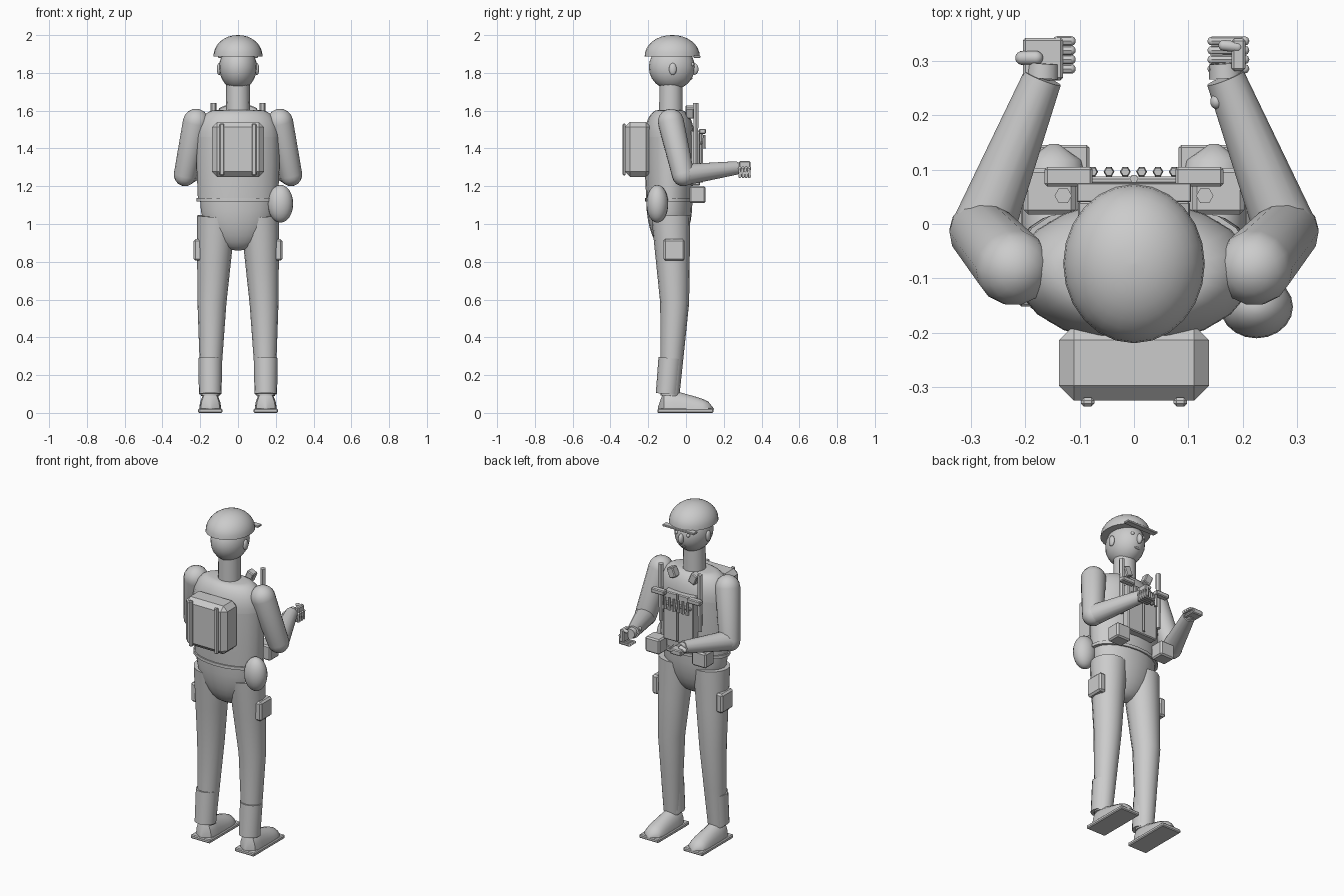
import bpy, bmesh, math
from mathutils import Vector, Matrix

if "Cube" in bpy.data.objects:
    bpy.data.objects.remove(bpy.data.objects["Cube"])

grey = bpy.data.materials.new("plain_grey")
grey.use_nodes = True
grey.diffuse_color = (.6, .6, .6, 1)
shader = grey.node_tree.nodes["Principled BSDF"]
shader.inputs["Base Color"].default_value = grey.diffuse_color

across, forward, upward = Matrix.Identity(3)


def finish(name, bm, smooth=True):
    bmesh.ops.recalc_face_normals(bm, faces=bm.faces)
    mesh = bpy.data.meshes.new(name)
    bm.to_mesh(mesh)
    bm.free()
    mesh.materials.append(grey)
    part = bpy.data.objects.new(name, mesh)
    bpy.context.collection.objects.link(part)
    if smooth:
        bpy.ops.object.select_all(action='DESELECT')
        part.select_set(True)
        bpy.context.view_layer.objects.active = part
        bpy.ops.object.shade_smooth_by_angle(angle=math.radians(40))


def loft(name, rings, sides=16, floor=0):
    """Skin elliptical rings, each a centre and two half axes."""
    bm = bmesh.new()
    loops = []
    for centre, half_a, half_b in rings:
        loop = []
        for i in range(sides):
            turn = math.tau * i / sides
            point = centre + half_a * math.cos(turn) + half_b * math.sin(turn)
            point.z = max(point.z, floor)
            loop.append(bm.verts.new(point))
        loops.append(loop)
    for lower, upper in zip(loops, loops[1:]):
        for i in range(sides):
            bm.faces.new((lower[i - 1], lower[i], upper[i], upper[i - 1]))
    bm.faces.new(loops[0])
    bm.faces.new(loops[-1])
    finish(name, bm)


def limb(name, path, start_radius, end_radius, sides=14, rounded=False):
    """Tapering round tube along a path, with domed ends if rounded."""
    points = [Vector(point) for point in path]
    last = len(points) - 1
    stops = []
    for i, point in enumerate(points):
        along = (points[min(i + 1, last)] - points[max(i - 1, 0)]).normalized()
        radius = start_radius + (end_radius - start_radius) * i / last
        stops.append((point, along, radius))
    if rounded:
        first, final = stops[0], stops[-1]
        for step in range(1, 5):
            turn = math.radians(step * 20)
            for (point, along, radius), sign in ((first, -1), (final, 1)):
                cap = (point + along * sign * radius * math.sin(turn),
                       along, radius * math.cos(turn))
                stops.insert(len(stops) if sign > 0 else 0, cap)
    rings = []
    for point, along, radius in stops:
        side = along.cross(upward if abs(along.z) < .8 else forward).normalized()
        rings.append((point, side * radius, along.cross(side) * radius))
    loft(name, rings, sides)


def dome(name, centre, rim, crown, height, sides=20):
    """Cap whose half width and depth curve in from rim to crown."""
    rings = []
    for step in range(9):
        turn = math.pi / 2 * step / 8
        size = Vector(crown).lerp(Vector(rim), math.cos(turn))
        middle = Vector(centre) + upward * height * math.sin(turn)
        rings.append((middle, across * size.x, forward * size.y))
    loft(name, rings, sides)


def ball(name, centre, radii):
    bm = bmesh.new()
    bmesh.ops.create_uvsphere(bm, u_segments=20, v_segments=12, radius=1)
    place = Matrix.Translation(centre) @ Matrix.Diagonal((*radii, 1))
    bmesh.ops.transform(bm, matrix=place, verts=bm.verts)
    finish(name, bm)


def box(name, centre, size, bevel=.005, tilt=0):
    bm = bmesh.new()
    bmesh.ops.create_cube(bm, size=1)
    bmesh.ops.scale(bm, vec=size, verts=bm.verts)
    bmesh.ops.bevel(bm, geom=bm.edges[:], offset=bevel, segments=1, affect='EDGES')
    place = Matrix.Translation(centre) @ Matrix.Rotation(tilt, 4, 'Y')
    bmesh.ops.transform(bm, matrix=place, verts=bm.verts)
    finish(name, bm, smooth=False)


# Head, face and helmet
ball("head", centre=(0, -.075, 1.83), radii=(.1, .122, .12))
limb("neck", [(0, -.08, 1.57), (0, -.08, 1.76)], start_radius=.064, end_radius=.062)
ball("nose", centre=(0, .046, 1.82), radii=(.015, .02, .03))
ball("mouth", centre=(0, .026, 1.77), radii=(.02, .008, .006))
dome("helmet", (0, -.073, 1.888), rim=(.13, .146), crown=(.003, .003), height=.112, sides=24)
box("helmet_brim", centre=(0, .058, 1.885), size=(.21, .035, .012), bevel=.002)

# Trunk: waist section carried up to rounded shoulders, pelvis domed downward
waist, chest = Vector((.212, .122)), Vector((.22, .132))
middle = Vector((0, -.088, 1.12))
loft("torso", [(middle + upward * height, across * size.x, forward * size.y)
               for height, size in ((0, waist), (.2, chest), (.34, chest))], sides=20)
dome("shoulders", middle + upward * .34, rim=chest, crown=(.12, .06), height=.143)
belt = waist + Vector((.008, .008))
loft("belt", [(middle + upward * height, across * belt.x, forward * belt.y)
              for height in (0, .018)], sides=24)
dome("pelvis", middle, rim=(.2, .122), crown=(.01, .01), height=-.26)

# Backpack and canteen
box("backpack", centre=(0, -.255, 1.395), size=(.275, .138, .29), bevel=.027)
ball("canteen", centre=(.225, -.152, 1.107), radii=(.067, .058, .1))

# Chest rig
box("chest_panel", centre=(0, .05, 1.35), size=(.2, .05, .29))
limb("chest_zip", [(0, .083, 1.22), (0, .083, 1.5)], start_radius=.008, end_radius=.008, sides=6)
box("cartridge_band", centre=(0, .08, 1.43), size=(.18, .015, .02))
for i in range(6):
    foot = Vector((.03 * i - .076, .096, 1.4))
    limb("cartridge", [foot, foot + upward * .07], start_radius=.01, end_radius=.008, sides=6)

# Paired parts
for side, sign in (("left", 1), ("right", -1)):

    def at(x, y, z):
        return Vector((sign * x, y, z))

    ball(side + "_ear", at(.1, -.07, 1.82), radii=(.012, .02, .032))
    ball(side + "_eye", at(.038, .034, 1.845), radii=(.01, .01, .01))
    box(side + "_backpack_strap", at(.085, -.327, 1.395), size=(.024, .016, .275))

    # Legs and gaiters
    hip, knee, ankle = at(.115, -.08, 1.04), at(.138, -.06, .58), at(.147, -.085, .09)
    limb(side + "_leg", [hip, hip.lerp(knee, .5), knee, knee.lerp(ankle, .5), ankle],
         start_radius=.103, end_radius=.05, sides=16)
    limb(side + "_gaiter", [at(.147, -.1, .1), at(.147, -.083, .29)],
         start_radius=.06, end_radius=.063, sides=16)

    # Boots: tall over the heel, rounded down to the toe
    box(side + "_sole", at(.147, -.003, .011), size=(.13, .297, .022))
    boot = []
    for step in range(11):
        along = step / 5 - 1
        width = .058 * (1.02 - along ** 6) ** .5
        height = width * (1.4 - .7 * along)
        boot.append((at(.147, .147 * along, .018), across * width, upward * height))
    loft(side + "_boot", boot, floor=.018)

    # Pouches
    box(side + "_thigh_pouch", at(.213, -.063, .863), size=(.044, .112, .115), bevel=.01)
    box(side + "_belt_pouch", at(.155, .06, 1.155), size=(.095, .085, .09), bevel=.008)

    # Chest rods, holders and collar boxes
    limb(side + "_chest_rod", [at(.13, .052, 1.3), at(.13, .052, 1.64)],
         start_radius=.013, end_radius=.016, sides=6)
    box(side + "_rod_holder", at(.12, .087, 1.49), size=(.088, .036, .028))
    box(side + "_collar_box", at(.072, .02, 1.593), size=(.045, .045, .06), tilt=sign * .4)

    # Arms
    shoulder, elbow, wrist = at(.222, -.08, 1.54), at(.28, -.015, 1.26), at(.168, .268, 1.297)
    limb(side + "_upper_arm", [shoulder, elbow], start_radius=.07, end_radius=.06, rounded=True)
    limb(side + "_forearm", [elbow, wrist], start_radius=.058, end_radius=.036)
    limb(side + "_cuff", [wrist, at(.166, .295, 1.298)], start_radius=.03, end_radius=.028)

# Hands: the right palm lies flat, the left stands upright
box("right_palm", centre=(-.167, .303, 1.292), size=(.074, .078, .032))
box("left_palm", centre=(.192, .311, 1.295), size=(.026, .06, .075))
limb("right_thumb", [(-.205, .305, 1.302), (-.18, .305, 1.31)],
     start_radius=.013, end_radius=.013, rounded=True)
limb("left_thumb", [(.19, .325, 1.325), (.165, .328, 1.325)],
     start_radius=.01, end_radius=.01, rounded=True)
for i in range(4):
    knuckle = Vector((-.14, .285 + .017 * i, 1.295))
    limb("right_finger", [knuckle, knuckle + across * .024], start_radius=.009,
         end_radius=.009, sides=8, rounded=True)
    knuckle.x = .203
    bend = knuckle - upward * .044
    limb("left_finger", [knuckle, bend, bend - across * .06], start_radius=.009,
         end_radius=.008, sides=8, rounded=True)
ball("wrist_dial", centre=(.152, .225, 1.305), radii=(.012, .014, .014))
